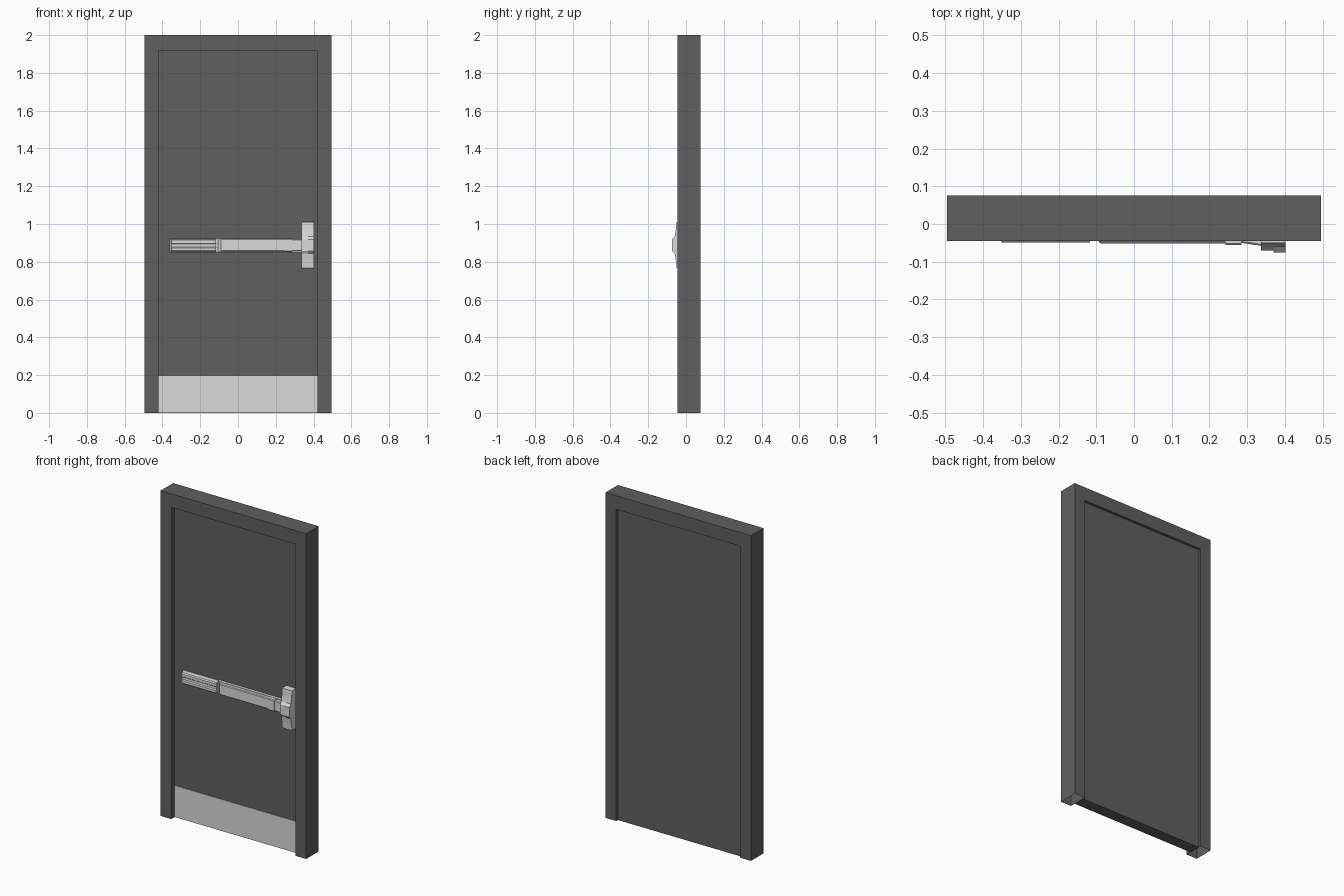
import bpy, bmesh

if "Cube" in bpy.data.objects:
    bpy.data.objects.remove(bpy.data.objects["Cube"])

def material(name, v):
    m = bpy.data.materials.new(name)
    m.diffuse_color = (v, v, v, 1)
    m.use_nodes = True
    m.node_tree.nodes["Principled BSDF"].inputs["Base Color"].default_value = m.diffuse_color
    return m

DARK = material("dark grey paint", 0.115)
METAL = material("brushed metal", 0.7)

def prism(name, outline, lo, hi, axis, mat, edit=None):
    """Extrude an outline along x (points are y,z) or along y (points are x,z)."""
    place = (lambda p, t: (t, p[0], p[1])) if axis == 'x' else (lambda p, t: (p[0], t, p[1]))
    bm = bmesh.new()
    a = [bm.verts.new(place(p, lo)) for p in outline]
    b = [bm.verts.new(place(p, hi)) for p in outline]
    bm.faces.new(a)
    bm.faces.new(b[::-1])
    n = len(a)
    for i in range(n):
        bm.faces.new((a[i], b[i], b[(i + 1) % n], a[(i + 1) % n]))
    bmesh.ops.recalc_face_normals(bm, faces=bm.faces)
    if edit:
        edit(bm)
    me = bpy.data.meshes.new(name)
    bm.to_mesh(me)
    bm.free()
    me.materials.append(mat)
    ob = bpy.data.objects.new(name, me)
    bpy.context.collection.objects.link(ob)
    return ob

def rect(a0, a1, z0, z1):
    return [(a0, z0), (a1, z0), (a1, z1), (a0, z1)]

def bar(back, front, z0, z1, c):
    """Cross-section of a bar with chamfered front edges."""
    return [(back, z0), (front + c, z0), (front, z0 + c),
            (front, z1 - c), (front + c, z1), (back, z1)]

def slant_left(front_limit, amount):
    """Lean the front of the left end back towards the bar."""
    def edit(bm):
        left = min(v.co.x for v in bm.verts)
        for v in bm.verts:
            if v.co.x < left + 1e-5 and v.co.y < front_limit:
                v.co.x += amount
    return edit

# Frame: one U shape, hollow feet left open underneath
W, IN, TOP, HEAD = 0.495, 0.422, 2.0, 1.916
F, B, DOOR = -0.045, 0.076, -0.012

def open_feet(bm):
    feet = [f for f in bm.faces if f.normal.z < -0.9 and f.calc_center_median().z < 0.01]
    bmesh.ops.delete(bm, geom=feet, context='FACES_ONLY')

prism("door_frame", [(-W, 0), (-IN, 0), (-IN, HEAD), (IN, HEAD), (IN, 0),
                     (W, 0), (W, TOP), (-W, TOP)], F, B, 'y', DARK, open_feet)

# Door leaf and kick plate
prism("door_leaf", rect(-IN, IN, 0, HEAD), DOOR, 0.06, 'y', DARK)
prism("kick_plate", rect(-IN, IN, 0.002, 0.195), DOOR - 0.003, DOOR, 'y', METAL)

# Exit bar: grooved rail on the left
rail = [(DOOR, 0.853), (-0.043, 0.853), (-0.049, 0.859), (-0.049, 0.873), (-0.043, 0.878),
        (-0.043, 0.893), (-0.049, 0.898), (-0.049, 0.914), (-0.043, 0.92), (DOOR, 0.92)]
prism("grooved_rail", rail, -0.363, -0.116, 'x', METAL, slant_left(-0.03, 0.012))

# Push pad with its channel behind
prism("pad_channel", rect(-0.03, DOOR, 0.85, 0.925), -0.116, 0.34, 'x', METAL)
prism("push_pad", bar(-0.028, -0.051, 0.855, 0.922, 0.004), -0.109, 0.243, 'x', METAL,
      slant_left(-0.04, 0.02))
prism("pad_end_block", bar(DOOR, -0.055, 0.852, 0.923, 0.004), 0.243, 0.285, 'x', METAL)

# Neck rising towards the latch head
def rise(bm):
    for v in bm.verts:
        if v.co.x > 0.33 and v.co.y < -0.03:
            v.co.y -= 0.008

prism("neck", bar(DOOR, -0.05, 0.856, 0.92, 0.004), 0.285, 0.338, 'x', METAL, rise)

# Latch head: flat wings swelling to a central boss
def head_outline(boss):
    half = [(-0.05, 0.122), (-0.054, 0.08), (-0.06, 0.045), (boss, 0.03)]
    zc = 0.888
    return ([(DOOR, zc + 0.124)] + [(y, zc + z) for y, z in half]
            + [(y, zc - z) for y, z in reversed(half)] + [(DOOR, zc - 0.124)])

prism("latch_head_inner", head_outline(-0.07), 0.336, 0.37, 'x', METAL)
prism("latch_head_outer", head_outline(-0.075), 0.37, 0.402, 'x', METAL)
